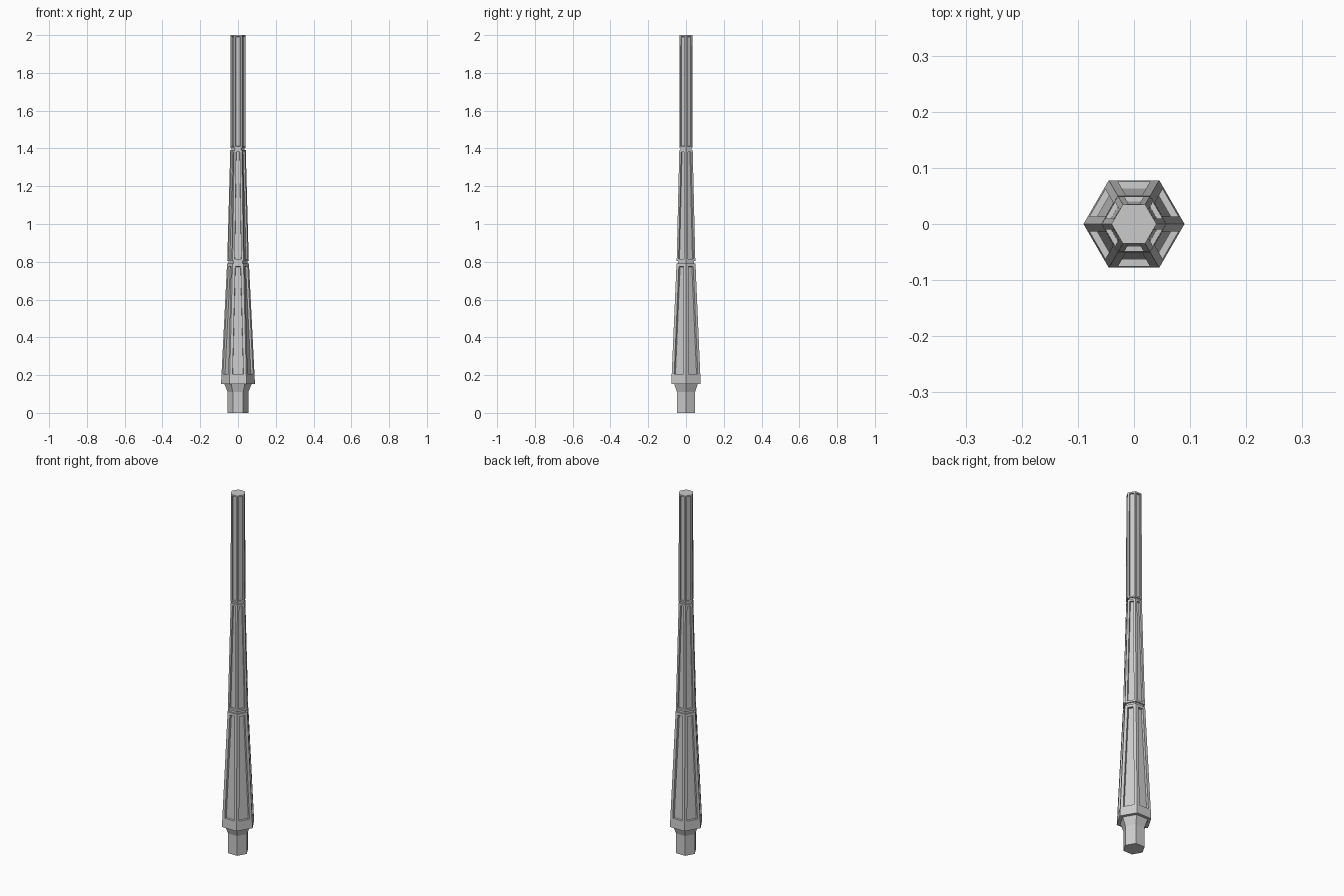
import bpy, bmesh
from math import cos, sin, tau

if "Cube" in bpy.data.objects:
    bpy.data.objects.remove(bpy.data.objects["Cube"])

SIDES = 6


def hex_part(name, profile, panel_band=None, border=0.0, depth=0.0):
    """Stack hexagonal rings from (z, radius) pairs; recess the faces of one band."""
    bm = bmesh.new()
    rings = [[bm.verts.new((r * cos(i * tau / SIDES), r * sin(i * tau / SIDES), z))
              for i in range(SIDES)] for z, r in profile]
    bands = []
    for a, b in zip(rings, rings[1:]):
        bands.append([bm.faces.new((a[i], a[(i + 1) % SIDES], b[(i + 1) % SIDES], b[i]))
                      for i in range(SIDES)])
    bm.faces.new(rings[0][::-1])
    bm.faces.new(rings[-1])
    bm.normal_update()
    if panel_band is not None:
        faces = bands[panel_band]
        # flat border, then a steep-walled recess
        bmesh.ops.inset_individual(bm, faces=faces, thickness=border, use_even_offset=True)
        bm.normal_update()
        bmesh.ops.inset_individual(bm, faces=faces, thickness=0.001, depth=-depth,
                                   use_even_offset=True)
    bm.normal_update()
    mesh = bpy.data.meshes.new(name)
    bm.to_mesh(mesh)
    bm.free()
    obj = bpy.data.objects.new(name, mesh)
    bpy.context.collection.objects.link(obj)
    return obj


# Plug at the foot, flaring under the collar
hex_part("base_plug", [(0, 0.055), (0.11, 0.055), (0.153, 0.072)])

# Lower section with collar and panelled taper
hex_part("lower_section", [(0.153, 0.09), (0.19, 0.088), (0.79, 0.058)],
         panel_band=1, border=0.015, depth=0.012)

# Middle section
hex_part("middle_section", [(0.803, 0.057), (1.393, 0.041)],
         panel_band=0, border=0.011, depth=0.009)

# Upper section, straight
hex_part("upper_section", [(1.403, 0.041), (2.0, 0.040)],
         panel_band=0, border=0.008, depth=0.007)

# Narrow necks in the joint grooves
hex_part("lower_neck", [(0.785, 0.049), (0.808, 0.049)])
hex_part("upper_neck", [(1.388, 0.034), (1.408, 0.034)])
